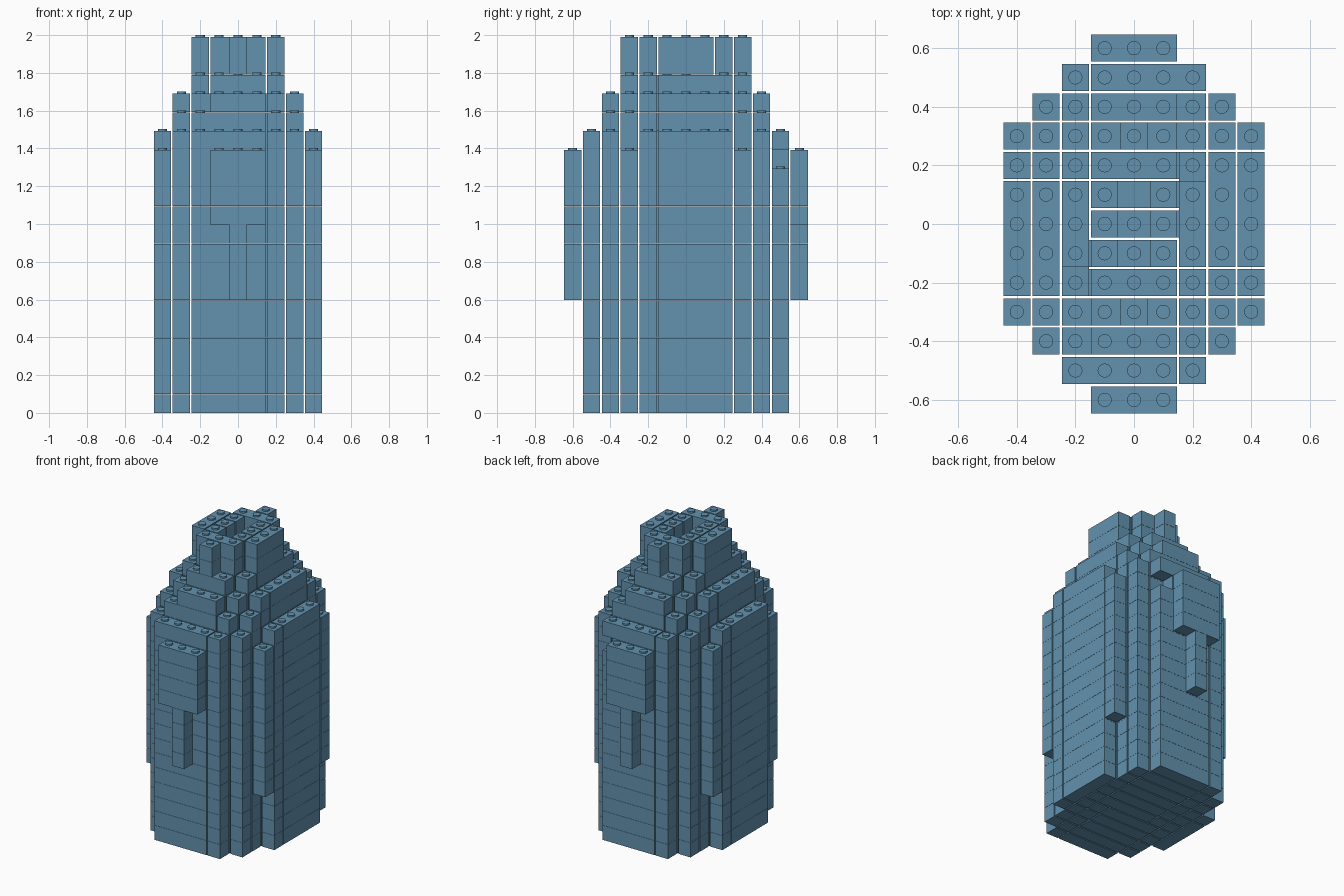
import bpy, bmesh
from mathutils import Matrix, Vector

cube = bpy.data.objects.get("Cube")
if cube:
    bpy.data.objects.remove(cube)

CELL, PITCH, GAP = 0.1, 0.0995, 0.004
BRICK_H, STUD_H, STUD_R = 0.0985, 0.011, 0.024

blue = bpy.data.materials.new("sand_blue")
blue.use_nodes = True
colour = (0.125, 0.29, 0.43, 1)
blue.diffuse_color = colour
blue.node_tree.nodes["Principled BSDF"].inputs["Base Color"].default_value = colour

# Half width in cells of each row, from the middle outwards, with repeat count
PLAN = [
    ("base", 4, [4, 4, 4, 3, 3, 2]),
    ("lower_body", 2, [4, 4, 4, 4, 3, 2]),
    ("strut_body", 4, [4, 4, 4, 4, 3, 2, 0]),
    ("panel_body", 4, [4, 4, 4, 4, 3, 2, 1]),
    ("shoulder", 1, [4, 4, 4, 3, 3, 2]),
    ("lower_step", 1, [3, 3, 3, 3, 2]),
    ("upper_step", 1, [3, 3, 3, 2, 1]),
    ("collar", 1, [2, 2, 2, 1]),
    ("crown", 2, [2, 2, 1, 0]),
]
layers = [(name, widths) for name, count, widths in PLAN for _ in range(count)]
TOP_RECESS = {(0, -1), (0, 0), (0, 1)}
NOTCH_LAYER, NOTCH = 13, (2, 5)


def cells(index):
    """Set of filled (column, row) cells in one layer."""
    if index >= len(layers):
        return set()
    name, widths = layers[index]
    filled = {(i, j) for j in range(-len(widths) + 1, len(widths))
              for i in range(-widths[abs(j)], widths[abs(j)] + 1)}
    if name == "crown":
        filled -= TOP_RECESS
    if index == NOTCH_LAYER:
        filled.discard(NOTCH)
    return filled


def runs(values, side):
    """Split cell numbers into bricks at gaps and at the wall joints."""
    cuts = {-2, side * 2 if side > 0 else -1, 3}
    out = []
    for v in sorted(values):
        if out and out[-1][-1] == v - 1 and v not in cuts:
            out[-1].append(v)
        else:
            out.append([v])
    return out


def add_brick(bm, x0, x1, y0, y1, z):
    size = Vector(((x1 - x0 + 1) * CELL - 2 * GAP, (y1 - y0 + 1) * CELL - 2 * GAP, BRICK_H))
    centre = Vector(((x0 + x1) * CELL / 2, (y0 + y1) * CELL / 2, z + BRICK_H / 2))
    bmesh.ops.create_cube(bm, size=1, matrix=Matrix.Translation(centre) @ Matrix.Diagonal(size.to_4d()))


def add_stud(bm, i, j, z):
    bmesh.ops.create_cone(bm, cap_ends=True, segments=16, radius1=STUD_R, radius2=STUD_R,
                          depth=STUD_H, matrix=Matrix.Translation((i * CELL, j * CELL, z + STUD_H / 2)))


for index, (name, widths) in enumerate(layers):
    bm = bmesh.new()
    z = index * PITCH
    filled = cells(index)
    outer = widths[0]

    # Side walls run front to back
    for side in (-1, 1):
        for run in runs([j for i, j in filled if i == side * outer], -side):
            add_brick(bm, side * outer, side * outer, run[0], run[-1], z)

    # Rows run left to right
    for j in sorted({j for i, j in filled}):
        row = [i for i, jj in filled if jj == j and abs(i) < outer]
        for run in runs(row, 1 if j < 0 else -1):
            add_brick(bm, run[0], run[-1], j, j, z)

    # Studs on uncovered cells
    for i, j in sorted(filled - cells(index + 1)):
        if (i, j) != (0, 1):
            add_stud(bm, i, j, z + BRICK_H)

    mesh = bpy.data.meshes.new(name)
    bm.to_mesh(mesh)
    bm.free()
    mesh.materials.append(blue)
    layer = bpy.data.objects.new(f"{name}_bricks_{index + 1}", mesh)
    bpy.context.collection.objects.link(layer)
